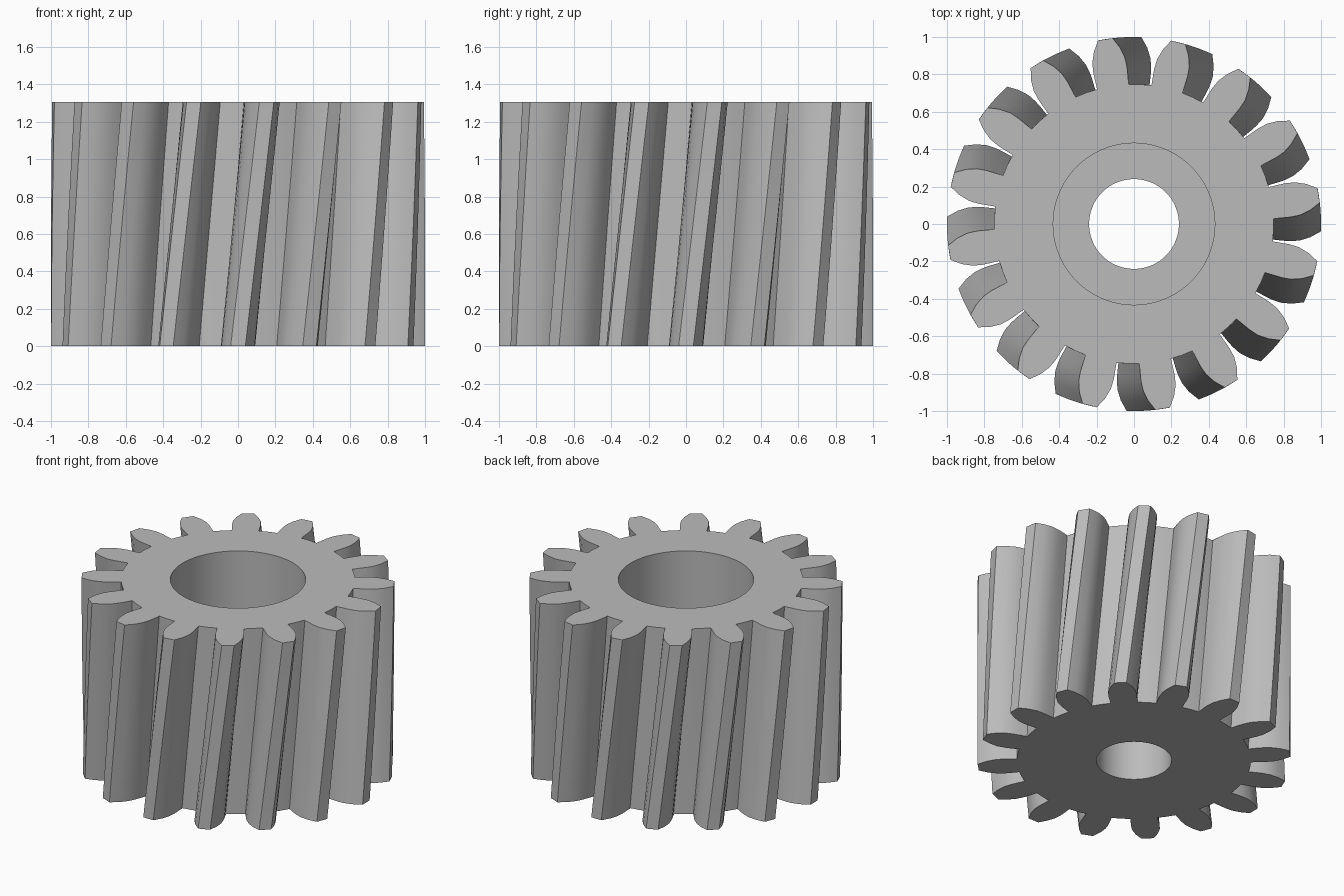
import bpy, bmesh
from math import sin, cos, radians

if "Cube" in bpy.data.objects:
    bpy.data.objects.remove(bpy.data.objects["Cube"], do_unlink=True)

TEETH, HEIGHT, TWIST = 16, 1.305, radians(8.8)
PITCH = radians(360 / TEETH)
STEPS = 6
BORE_R, COUNTERBORE_R, FLOOR_Z = 0.24, 0.432, 0.6

# One tooth flank from root to tip: (radius, half angle in degrees)
FLANK = [(0.747, 6.4), (0.80, 6.4), (0.84, 6.25), (0.89, 5.7), (0.945, 4.3), (1.0, 2.25)]


def tooth_outline():
    """Polar points round the whole gear, each tooth starting mid-root."""
    half = [(r, -radians(a)) for r, a in FLANK]
    tooth = [(FLANK[0][0], -PITCH / 2)] + half + [(r, -a) for r, a in reversed(half)]
    return [(r, a + k * PITCH) for k in range(TEETH) for r, a in tooth]


def circle(radius, count):
    step = TEETH * PITCH / count
    return [(radius, i * step - PITCH / 2) for i in range(count)]


def add_ring(bm, points, z, turn):
    return [bm.verts.new((r * cos(a + turn), r * sin(a + turn), z)) for r, a in points]


def bridge(bm, a, b):
    n = len(a)
    for i in range(n):
        j = (i + 1) % n
        bm.faces.new((a[i], a[j], b[j], b[i]))


steel = bpy.data.materials.new("grey_steel")
steel.use_nodes = True
colour = (0.5, 0.5, 0.5, 1)
steel.diffuse_color = colour
steel.node_tree.nodes["Principled BSDF"].inputs["Base Color"].default_value = colour

bm = bmesh.new()
outline = tooth_outline()
n = len(outline)

# Twisted toothed wall, bottom to top
rings = [add_ring(bm, outline, HEIGHT * s / STEPS, TWIST * s / STEPS) for s in range(STEPS + 1)]
# Counterbore, its floor, and the through bore
rings.append(add_ring(bm, circle(COUNTERBORE_R, n), HEIGHT, TWIST))
rings.append(add_ring(bm, circle(COUNTERBORE_R, n), FLOOR_Z, TWIST))
rings.append(add_ring(bm, circle(BORE_R, n), FLOOR_Z, TWIST))
rings.append(add_ring(bm, circle(BORE_R, n), 0, TWIST))
# Back round to the bottom face
for a, b in zip(rings, rings[1:]):
    bridge(bm, a, b)
bridge(bm, rings[-1], rings[0])
bmesh.ops.recalc_face_normals(bm, faces=bm.faces)

mesh = bpy.data.meshes.new("helical_gear")
bm.to_mesh(mesh)
bm.free()
mesh.materials.append(steel)
gear = bpy.data.objects.new("helical_gear", mesh)
bpy.context.collection.objects.link(gear)
bpy.context.view_layer.objects.active = gear
gear.select_set(True)
bpy.ops.object.shade_smooth_by_angle(angle=radians(30))
